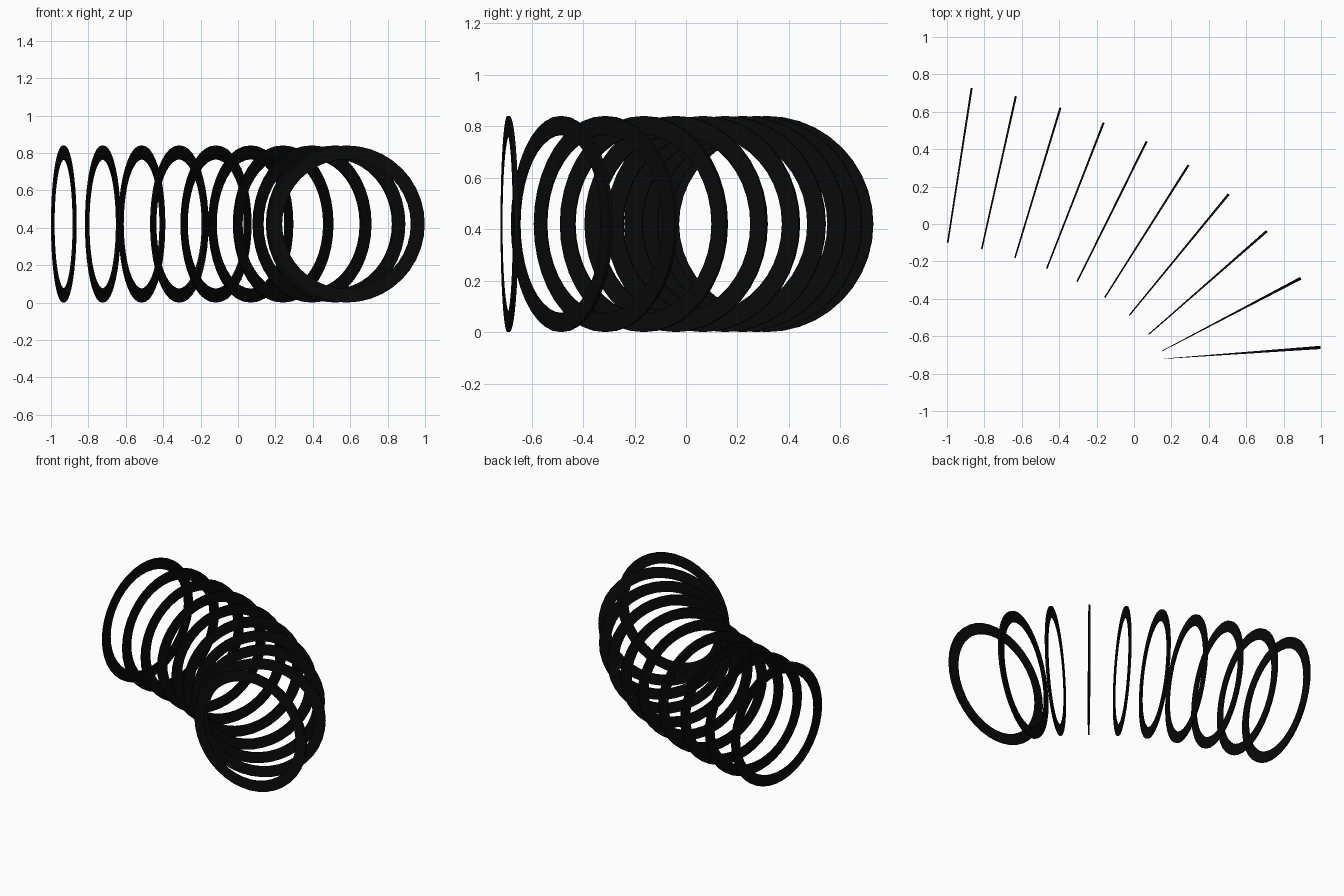
import bpy, bmesh, math
from mathutils import Vector

if "Cube" in bpy.data.objects:
    bpy.data.objects.remove(bpy.data.objects["Cube"])

black = bpy.data.materials.new("black")
black.diffuse_color = (0.003, 0.003, 0.003, 1)
black.use_nodes = True
black.node_tree.nodes["Principled BSDF"].inputs["Base Color"].default_value = black.diffuse_color

# Plan view of each ring: outer end of the bend, inner end of the bend
ENDS = [
    ((-0.868, 0.727), (-0.996, -0.100)),
    ((-0.632, 0.682), (-0.814, -0.133)),
    ((-0.394, 0.620), (-0.636, -0.179)),
    ((-0.163, 0.540), (-0.466, -0.237)),
    ((0.067, 0.440), (-0.304, -0.308)),
    ((0.290, 0.313), (-0.155, -0.391)),
    ((0.505, 0.158), (-0.024, -0.487)),
    ((0.709, -0.039), (0.080, -0.589)),
    ((0.889, -0.291), (0.152, -0.678)),
    ((0.997, -0.660), (0.163, -0.720)),
]
ENDS = [(Vector((*a, 0)), Vector((*b, 0))) for a, b in ENDS]
R_OUT, R_IN, CENTRE_Z, SIDES = 0.419, 0.345, 0.42, 40
THICK = 0.045          # ring thickness as a share of the local spacing


def spacing(i, end):
    lo, hi = max(i - 1, 0), min(i + 1, len(ENDS) - 1)
    return (ENDS[hi][end] - ENDS[lo][end]).length / (hi - lo)


# Thin upright ring, thicker on the outside of the bend
def ring(i):
    outer, inner = ENDS[i]
    mid = (outer + inner) / 2
    along = (outer - inner).normalized()
    normal = along.cross(Vector((0, 0, 1)))
    t_out, t_in = spacing(i, 0) * THICK, spacing(i, 1) * THICK
    bm = bmesh.new()
    loops = []
    for k in range(SIDES):
        a = 2 * math.pi * k / SIDES
        section = []
        for r, side in ((R_OUT, -1), (R_OUT, 1), (R_IN, 1), (R_IN, -1)):
            d = r * math.cos(a)
            f = 0.5 + 0.5 * d / R_OUT
            half = (t_in + (t_out - t_in) * f) / 2
            p = mid + along * d + normal * side * half
            p.z = CENTRE_Z + r * math.sin(a) * (CENTRE_Z / R_OUT)
            section.append(bm.verts.new(p))
        loops.append(section)
    for k in range(SIDES):
        s, n = loops[k], loops[(k + 1) % SIDES]
        for j in range(4):
            m = (j + 1) % 4
            bm.faces.new((s[j], s[m], n[m], n[j]))
    bmesh.ops.recalc_face_normals(bm, faces=bm.faces)
    me = bpy.data.meshes.new(f"ring_{i + 1}")
    bm.to_mesh(me)
    bm.free()
    me.materials.append(black)
    ob = bpy.data.objects.new(f"ring_{i + 1}", me)
    bpy.context.collection.objects.link(ob)


for i in range(len(ENDS)):
    ring(i)
